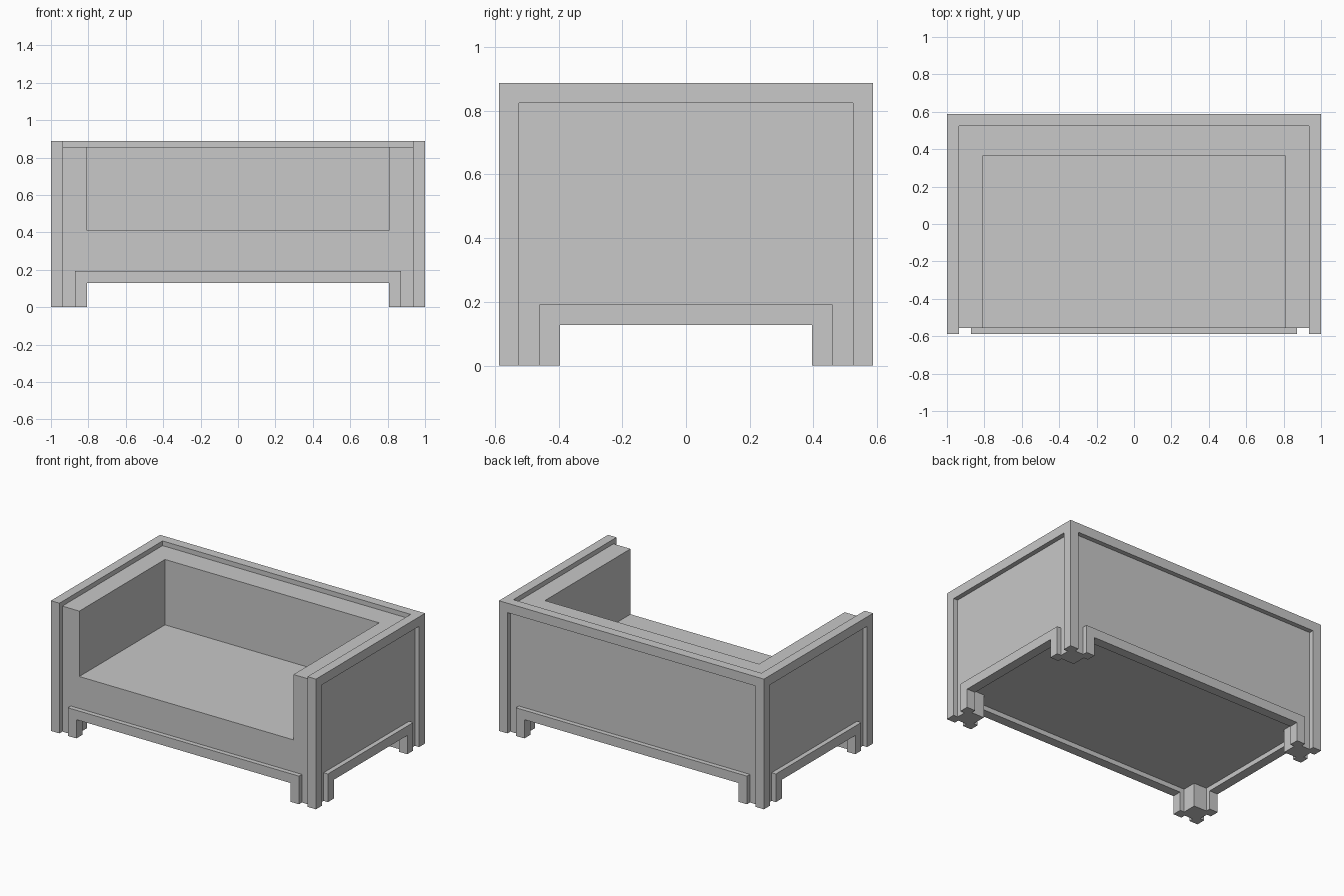
import bpy
import bmesh

cube = bpy.data.objects.get("Cube")
if cube:
    bpy.data.objects.remove(cube, do_unlink=True)

# Main dimensions
X, Y, H = 1.0, 0.588, 0.888     # half width, half depth, height
T = 0.064                       # bar thickness
R = T / 2                       # panel recess
SEAT = 0.41
RAIL = 0.192                    # top of the lower rails

grey = bpy.data.materials.new("plain_grey")
grey.use_nodes = True
COLOUR = (0.58, 0.58, 0.58, 1)
grey.diffuse_color = COLOUR
grey.node_tree.nodes["Principled BSDF"].inputs["Base Color"].default_value = COLOUR


def prism(name, profile, place, near, far):
    """Extrude a 2D outline between two depths; place maps (u, v, depth) to xyz."""
    bm = bmesh.new()
    ends = [[bm.verts.new(place(u, v, d)) for u, v in profile] for d in (near, far)]
    n = len(profile)
    for end in ends:
        bm.faces.new(end)
    for i in range(n):
        j = (i + 1) % n
        bm.faces.new((ends[0][i], ends[0][j], ends[1][j], ends[1][i]))
    bmesh.ops.recalc_face_normals(bm, faces=bm.faces)
    mesh = bpy.data.meshes.new(name)
    bm.to_mesh(mesh)
    bm.free()
    mesh.materials.append(grey)
    obj = bpy.data.objects.new(name, mesh)
    bpy.context.collection.objects.link(obj)
    return obj


def box(name, lo, hi):
    outline = [(lo[0], lo[1]), (hi[0], lo[1]), (hi[0], hi[1]), (lo[0], hi[1])]
    return prism(name, outline, lambda u, v, d: (u, v, d), lo[2], hi[2])


def carve(obj, cutter):
    cutter.hide_render = True
    mod = obj.modifiers.new("carve", "BOOLEAN")
    mod.operation = "DIFFERENCE"
    mod.solver = "EXACT"
    mod.object = cutter
    bpy.context.view_layer.objects.active = obj
    bpy.ops.object.modifier_apply(modifier=mod.name)
    bpy.data.objects.remove(cutter, do_unlink=True)


def arch(half, top, bar, bottom):
    """Outline of a bar with a leg at each end."""
    inner = half - bar
    return [(-half, 0), (-half, top), (half, top), (half, 0),
            (inner, 0), (inner, bottom), (-inner, bottom), (-inner, 0)]


# Solid body: block with the seat hollow and underside carved out,
# leaving a foot block in each corner
body = box("sofa_body", (-X + R, -Y + R, 0), (X - R, Y - R, H - R))
arm_inner, foot_x, foot_y = X - 3 * T, X - 2.5 * T, Y - 2.5 * T
floor = RAIL - R
carve(body, box("seat_cutter", (-arm_inner, -1, SEAT), (arm_inner, 0.367, 1.2)))
carve(body, box("under_cutter_long", (-foot_x, -1, -0.1), (foot_x, 1, floor)))
carve(body, box("under_cutter_wide", (-1.2, -foot_y, -0.1), (1.2, foot_y, floor)))


def along_x(u, v, d):
    return (u, d, v)


def along_y(u, v, d):
    return (d, u, v)


# Outer frame: side arches joined by a rail along the back
for side, s in (("left", 1), ("right", -1)):
    prism(side + "_frame", arch(Y, H, T, H - T), along_y, s * (X - T), s * X)
box("back_top_rail", (-X + T, Y - T, H - T), (X - T, Y, H))

# Lower rails with short legs on all four sides
for side, s in (("front", -1), ("back", 1)):
    prism(side + "_lower_rail", arch(X - 2 * T, RAIL, T, RAIL - T),
          along_x, s * (Y - T), s * Y)
for side, s in (("left", 1), ("right", -1)):
    prism(side + "_lower_rail", arch(Y - 2 * T, RAIL, T, RAIL - T),
          along_y, s * (X - T), s * X)
